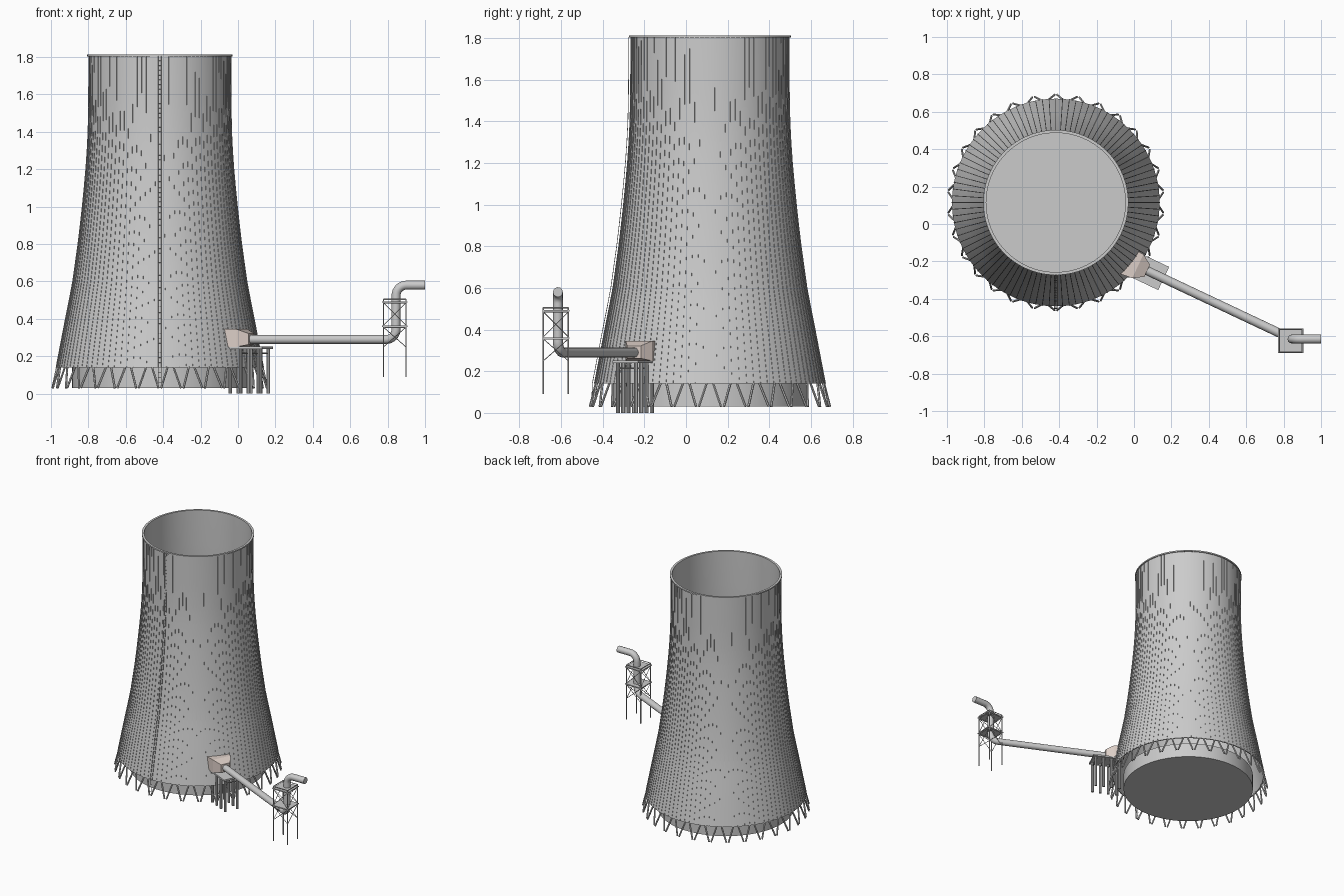
import bpy, bmesh, math
from mathutils import Vector, Matrix

if "Cube" in bpy.data.objects:
    bpy.data.objects.remove(bpy.data.objects["Cube"])

CX, CY = -0.418, 0.115
# outer shell profile (radius, z)
PROF = [(0.555, 0.14), (0.53, 0.27), (0.505, 0.40), (0.485, 0.50), (0.466, 0.60), (0.452, 0.70),
        (0.438, 0.80), (0.426, 0.90), (0.415, 1.00), (0.405, 1.10), (0.396, 1.20), (0.389, 1.30),
        (0.384, 1.40), (0.381, 1.55), (0.380, 1.805)]


def finish(name, bm, smooth=False, color=None):
    bmesh.ops.recalc_face_normals(bm, faces=bm.faces)
    me = bpy.data.meshes.new(name)
    bm.to_mesh(me)
    bm.free()
    ob = bpy.data.objects.new(name, me)
    bpy.context.collection.objects.link(ob)
    if color:
        m = bpy.data.materials.new(name + "_paint")
        m.diffuse_color = color
        m.use_nodes = True
        m.node_tree.nodes["Principled BSDF"].inputs["Base Color"].default_value = m.diffuse_color
        me.materials.append(m)
    if smooth:
        bpy.ops.object.select_all(action='DESELECT')
        ob.select_set(True)
        bpy.context.view_layer.objects.active = ob
        bpy.ops.object.shade_smooth_by_angle(angle=math.radians(35))
    return ob


def lathe(name, prof, n=96):
    # closed cross-section revolved round the tower axis
    bm = bmesh.new()
    rings = []
    for i in range(n):
        a = 2 * math.pi * i / n
        rings.append([bm.verts.new((CX + r * math.cos(a), CY + r * math.sin(a), z)) for r, z in prof])
    k = len(prof)
    for i in range(n):
        p, q = rings[i], rings[(i + 1) % n]
        for j in range(k):
            bm.faces.new((p[j], q[j], q[(j + 1) % k], p[(j + 1) % k]))
    return finish(name, bm, True)


def bar(bm, a, b, r, n=6):
    a, b = Vector(a), Vector(b)
    d = b - a
    rot = d.to_track_quat('Z', 'Y').to_matrix().to_4x4()
    bmesh.ops.create_cone(bm, cap_ends=True, segments=n, radius1=r, radius2=r, depth=d.length,
                          matrix=Matrix.Translation((a + b) / 2) @ rot)


def box(bm, c, s, ang=0):
    bmesh.ops.create_cube(bm, size=1, matrix=Matrix.Translation(c) @ Matrix.Rotation(ang, 4, 'Z')
                          @ Matrix.Diagonal((*s, 1)))


def polar(r, a, z, t=0):
    # point at radius r and angle a, shifted sideways by t
    return (CX + r * math.cos(a) - t * math.sin(a), CY + r * math.sin(a) + t * math.cos(a), z)


# concrete shell, rim and basin
lathe("tower_shell", PROF + [(r - 0.008, z) for r, z in reversed(PROF)])
lathe("rim_walkway", [(0.372, 1.802), (0.388, 1.802), (0.388, 1.812), (0.372, 1.812)])
bm = bmesh.new()
bmesh.ops.create_cone(bm, cap_ends=True, segments=96, radius1=0.47, radius2=0.47, depth=0.11,
                      matrix=Matrix.Translation((CX, CY, 0.085)))
finish("water_basin", bm, True)

# shallow vertical ribs on the shell
bm = bmesh.new()
for i in range(96):
    a = 2 * math.pi * i / 96
    last = None
    for r, z in PROF:
        row = [bm.verts.new(polar(r + o, a, z, t)) for o, t in
               ((-0.002, -0.002), (0.002, -0.002), (0.002, 0.002), (-0.002, 0.002))]
        if last:
            for j in range(3):
                bm.faces.new((last[j], last[j + 1], row[j + 1], row[j]))
        last = row
finish("shell_ribs", bm)

# V-shaped support columns
bm = bmesh.new()
N = 30
for i in range(N):
    a = 2 * math.pi * (i + 0.5) / N
    for s in (-1, 1):
        bar(bm, polar(0.576, a + s * 0.012, 0.03), polar(0.548, a + s * 0.078, 0.145), 0.006)
finish("v_columns", bm)

# access ladder up the front
bm = bmesh.new()
path = [(0.568, 0.03)] + [(r + 0.01, z) for r, z in PROF]
for (r0, z0), (r1, z1) in zip(path, path[1:]):
    for t in (-0.008, 0.008):
        bar(bm, polar(r0, -math.pi / 2, z0, t), polar(r1, -math.pi / 2, z1, t), 0.0015, 4)
    n = max(1, int((z1 - z0) / 0.025))
    for k in range(n):
        r, z = r0 + (r1 - r0) * k / n, z0 + (z1 - z0) * k / n
        bar(bm, polar(r, -math.pi / 2, z, -0.008), polar(r, -math.pi / 2, z, 0.008), 0.001, 4)
finish("ladder", bm)

# duct hood, platform and legs, laid out along the pipe direction
P0 = Vector((-0.02, -0.207, 0))
ANG = math.atan2(-0.408, 0.865)
U = Vector((math.cos(ANG), math.sin(ANG), 0))
V = Vector((-U.y, U.x, 0))


def loc(u, v, z):
    return P0 + U * u + V * v + Vector((0, 0, z))


bm = bmesh.new()
sections = [(-0.03, 0.078, 0.25, 0.345), (0.045, 0.07, 0.25, 0.345), (0.10, 0.036, 0.262, 0.322)]
last = None
for u, w, z0, z1 in sections:
    row = [bm.verts.new(loc(u, v, z)) for v, z in ((-w, z0), (w, z0), (w, z1), (-w, z1))]
    if last:
        for j in range(4):
            bm.faces.new((last[j], last[(j + 1) % 4], row[(j + 1) % 4], row[j]))
    else:
        bm.faces.new(row)
    last = row
bm.faces.new(last)
finish("duct_hood", bm, color=(0.72, 0.62, 0.57, 1))

bm = bmesh.new()
box(bm, loc(0.09, 0, 0.246), (0.215, 0.137, 0.012), ANG)
finish("hood_platform", bm)
bm = bmesh.new()
for u in (0.0, 0.06, 0.12, 0.178):
    for v in (-0.048, 0.048):
        bar(bm, loc(u, v, 0), loc(u, v, 0.242), 0.010, 10)
    bar(bm, loc(u, -0.048, 0.215), loc(u, 0.048, 0.215), 0.004)
finish("platform_legs", bm, True)

# pipe run with two rounded elbows
corners = [loc(0.08, 0, 0.29), Vector((0.845, -0.615, 0.29)),
           Vector((0.845, -0.615, 0.58)), Vector((1.0, -0.615, 0.58))]
pts = [corners[0]]
for i in (1, 2):
    c = corners[i]
    d0, d1 = (corners[i - 1] - c).normalized(), (corners[i + 1] - c).normalized()
    R = 0.055
    o = c + (d0 + d1) * R
    for k in range(9):
        t = math.pi / 2 * k / 8
        pts.append(o - d1 * R * math.cos(t) - d0 * R * math.sin(t))
pts.append(corners[3])
cu = bpy.data.curves.new("pipe", 'CURVE')
cu.dimensions = '3D'
cu.bevel_depth = 0.024
cu.bevel_resolution = 4
cu.use_fill_caps = True
sp = cu.splines.new('POLY')
sp.points.add(len(pts) - 1)
for p, q in zip(sp.points, pts):
    p.co = (*q, 1)
pipe = bpy.data.objects.new("pipe", cu)
bpy.context.collection.objects.link(pipe)

# pipe support frame: legs, decks, bracing and rails
TX, TY, H = 0.838, -0.625, 0.06
sq = [(TX + H * a, TY + H * b) for a, b in ((-1, -1), (1, -1), (1, 1), (-1, 1))]
bm = bmesh.new()
for i in range(4):
    p, q = sq[i], sq[(i + 1) % 4]
    bar(bm, (*p, 0.09), (*p, 0.505), 0.004)
    for z in (0.355, 0.485, 0.505):
        bar(bm, (*p, z), (*q, z), 0.003)
    for z0, z1 in ((0.365, 0.485), (0.25, 0.355)):
        bar(bm, (*p, z0), (*q, z1), 0.002)
        bar(bm, (*p, z1), (*q, z0), 0.002)
finish("pipe_support_frame", bm)
bm = bmesh.new()
for z in (0.36, 0.49):
    box(bm, (TX, TY, z), (0.134, 0.13, 0.006))
finish("pipe_support_decks", bm)
